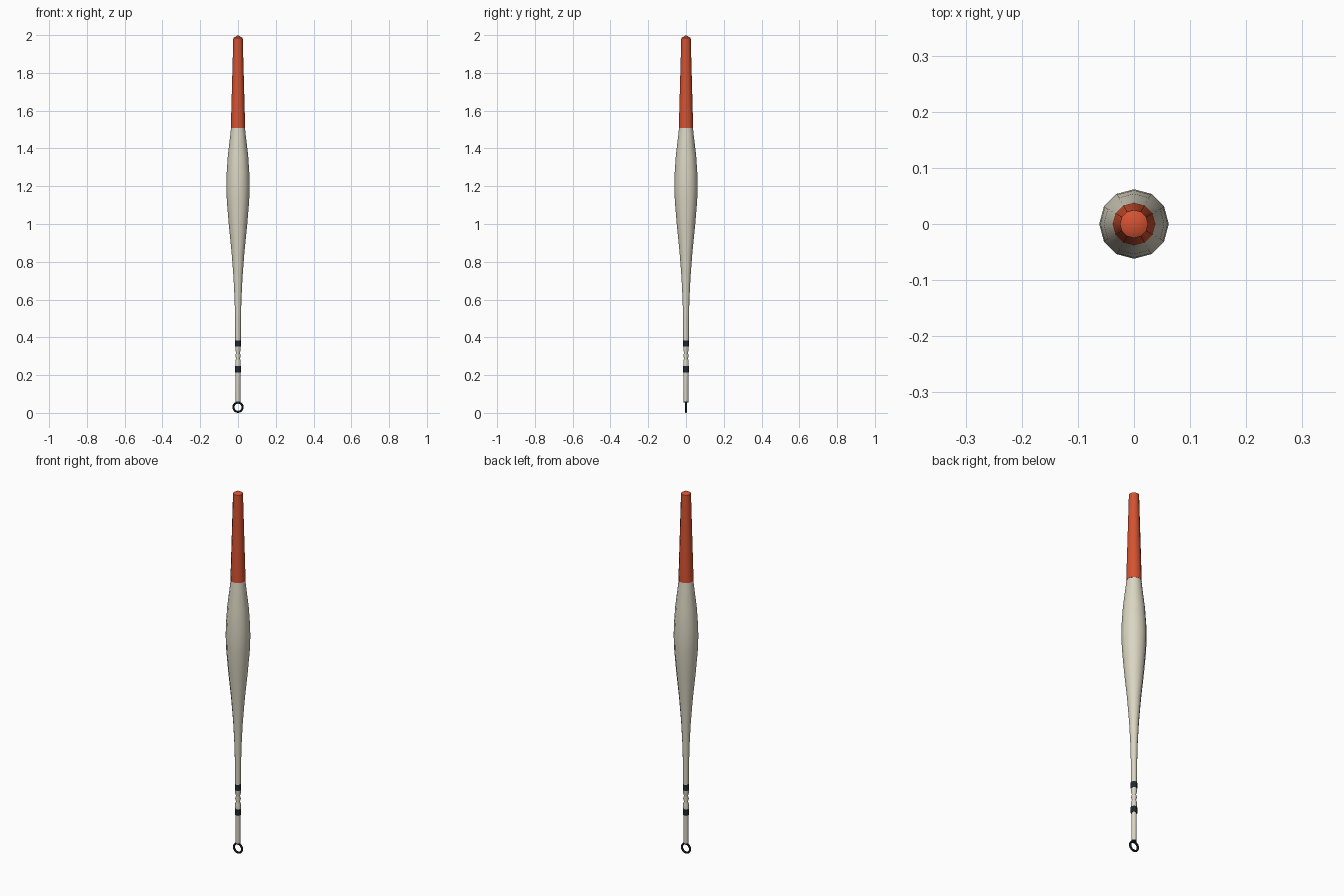
import bpy, math

if "Cube" in bpy.data.objects:
    bpy.data.objects.remove(bpy.data.objects["Cube"])

def material(name, rgb):
    m = bpy.data.materials.new(name)
    m.diffuse_color = (*rgb, 1)
    m.use_nodes = True
    m.node_tree.nodes["Principled BSDF"].inputs["Base Color"].default_value = m.diffuse_color
    return m

CREAM = material("cream", (0.70, 0.67, 0.54))
ORANGE = material("orange red", (0.66, 0.085, 0.03))
BLACK = material("dark slate", (0.015, 0.022, 0.028))

def smooth(ob, mat):
    ob.data.materials.append(mat)
    bpy.ops.object.select_all(action='DESELECT')
    ob.select_set(True)
    bpy.context.view_layer.objects.active = ob
    bpy.ops.object.shade_smooth_by_angle(angle=math.radians(35))

def lathe(name, profile, mat, n=12):
    """Revolve (radius, z) points about z; radius 0 makes a pole."""
    verts, rings, faces = [], [], []
    for r, z in profile:
        k = n if r > 0 else 1
        rings.append(range(len(verts), len(verts) + k))
        verts += [(r * math.cos(math.tau * i / n), r * math.sin(math.tau * i / n), z) for i in range(k)]
    for a, b in zip(rings, rings[1:]):
        for i in range(n):
            j = (i + 1) % n
            if len(b) == 1:
                faces.append((a[i], a[j], b[0]))
            else:
                faces.append((a[i], a[j], b[j], b[i]))
    faces.append(tuple(reversed(rings[0])))
    if len(rings[-1]) > 1:
        faces.append(tuple(rings[-1]))
    me = bpy.data.meshes.new(name)
    me.from_pydata(verts, [], faces)
    ob = bpy.data.objects.new(name, me)
    bpy.context.collection.objects.link(ob)
    smooth(ob, mat)
    return ob

# Swelling float body
lathe("body", [(0.0145, 0.36), (0.0155, 0.5), (0.018, 0.6), (0.024, 0.72), (0.034, 0.85),
               (0.049, 1.0), (0.059, 1.12), (0.062, 1.2), (0.06, 1.27), (0.054, 1.36),
               (0.041, 1.47), (0.037, 1.507)], CREAM)

# Painted antenna with a low pointed cap
lathe("antenna", [(0.038, 1.507), (0.025, 1.985), (0, 2.0)], ORANGE)

# Lower stem with two grooves
lathe("stem", [(0.0125, 0.06), (0.0135, 0.23), (0.0145, 0.275), (0.010, 0.288), (0.0145, 0.303),
               (0.010, 0.318), (0.0145, 0.333), (0.0145, 0.37)], CREAM)

# Dark bands either side of the grooves
for name, z in (("lower_band", 0.231), ("upper_band", 0.368)):
    lathe(name, [(0.016, z - 0.016), (0.016, z + 0.016)], BLACK)

# Stem end collar and line eye
lathe("collar", [(0.013, 0.054), (0.013, 0.061)], BLACK)
bpy.ops.mesh.primitive_torus_add(major_radius=0.0245, minor_radius=0.0055, major_segments=20,
                                 minor_segments=8, location=(0, 0, 0.03),
                                 rotation=(math.pi / 2, 0, 0))
eye = bpy.context.object
eye.name = "line_eye"
smooth(eye, BLACK)
